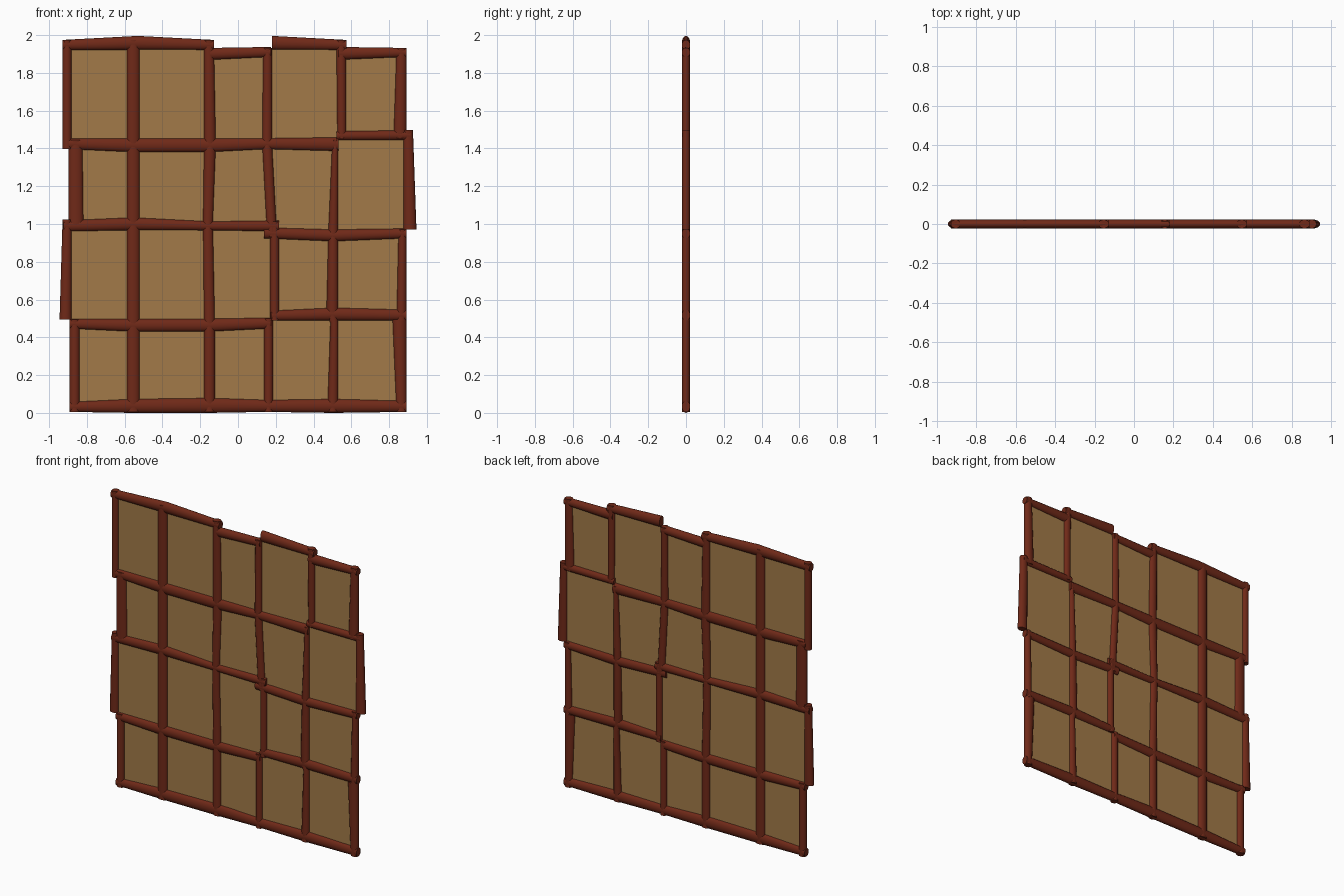
import bpy, bmesh, math

if "Cube" in bpy.data.objects:
    bpy.data.objects.remove(bpy.data.objects["Cube"])

DEPTH = 0.0225   # half thickness of the frame
SIDES = 14
U = 188.4        # layout units per metre


def material(name, rgb):
    m = bpy.data.materials.new(name)
    m.diffuse_color = (*rgb, 1)
    m.use_nodes = True
    m.node_tree.nodes["Principled BSDF"].inputs["Base Color"].default_value = m.diffuse_color
    return m


WOOD = material("red_wood", (0.16, 0.022, 0.009))
PAPER = material("tan_panel", (0.36, 0.195, 0.065))


def X(p):
    return (p - 238) / U


def Z(p):
    return (412 - p) / U


def finish(bm, name, mat):
    bmesh.ops.recalc_face_normals(bm, faces=bm.faces)
    me = bpy.data.meshes.new(name)
    bm.to_mesh(me)
    bm.free()
    me.materials.append(mat)
    ob = bpy.data.objects.new(name, me)
    bpy.context.collection.objects.link(ob)
    return ob


def bar(name, stations, vertical):
    """Oval rail through (along, edge_a, edge_b) stations, capped flat."""
    bm = bmesh.new()
    rings = []
    for t, a, b in stations:
        mid, half = (a + b) / 2, (b - a) / 2
        ring = []
        for i in range(SIDES):
            w = 2 * math.pi * i / SIDES
            s, y = mid + half * math.cos(w), DEPTH * math.sin(w)
            ring.append(bm.verts.new((X(s), y, Z(t)) if vertical else (X(t), y, Z(s))))
        rings.append(ring)
    for r, q in zip(rings, rings[1:]):
        for i in range(SIDES):
            j = (i + 1) % SIDES
            bm.faces.new((r[i], r[j], q[j], q[i]))
    bm.faces.new(rings[0])
    bm.faces.new(rings[-1])
    ob = finish(bm, name, WOOD)
    bpy.context.view_layer.objects.active = ob
    ob.select_set(True)
    bpy.ops.object.shade_smooth_by_angle(angle=math.radians(40))
    ob.select_set(False)


# horizontal rails: (x, top edge, bottom edge)
rails = {
    "top_rail_left": [(63, 40, 50), (138, 36, 50), (214, 40, 50)],
    "top_rail_middle": [(210, 48, 60), (271, 47, 57)],
    "top_rail_high": [(272, 36, 50), (346, 40, 50)],
    "top_rail_right": [(338, 47, 60), (406, 48, 57)],
    "upper_rail": [(69, 138, 149), (133, 138, 152), (209, 138, 152), (267, 138, 149), (338, 137, 151)],
    "upper_rail_right": [(336, 131, 140), (410, 130, 140)],
    "middle_rail": [(64, 220, 231), (133, 217, 230), (209, 221, 230), (279, 220, 231)],
    "middle_rail_right": [(264, 227, 238), (333, 229, 241), (406, 228, 238)],
    "lower_rail": [(70, 318, 328), (133, 318, 331), (209, 318, 331), (271, 317, 328)],
    "lower_rail_right": [(271, 310, 320), (333, 307, 320), (406, 309, 320)],
    "bottom_rail": [(70, 401, 411), (133, 398, 412), (209, 397, 412), (267, 399, 411),
                    (333, 398, 412), (406, 400, 411)],
}
# vertical posts: (z, left edge, right edge)
posts = {
    "left_post_top": [(40, 63, 72), (149, 63, 72)],
    "left_post_upper": [(140, 69, 83), (225, 69, 84)],
    "left_post_lower": [(219, 63, 72), (319, 60, 72)],
    "left_post_bottom": [(319, 70, 80), (411, 70, 80)],
    "post_one": [(40, 127, 140), (411, 127, 140)],
    "post_two": [(40, 204, 214), (145, 204, 216), (223, 203, 213), (322, 204, 215), (411, 204, 215)],
    "post_three_upper": [(48, 263, 272), (143, 262, 272), (236, 267, 277)],
    "post_three_lower": [(221, 270, 279), (320, 270, 279)],
    "post_three_bottom": [(318, 264, 273), (411, 264, 273)],
    "post_four_top": [(40, 336, 346), (138, 337, 346)],
    "post_four": [(140, 332, 338), (231, 328, 338), (314, 326, 338), (322, 330, 338), (411, 327, 338)],
    "right_post_top": [(48, 396, 406), (138, 393, 406)],
    "right_post_upper": [(130, 403, 412.5), (229, 403, 416)],
    "right_post_lower": [(229, 398, 406), (320, 396, 406)],
    "right_post_bottom": [(319, 392, 406), (411, 396, 406)],
}
for name, st in rails.items():
    bar(name, st, False)
for name, st in posts.items():
    bar(name, st, True)

# thin panel sheet held inside the frame, stepped along its top
outline = [(71, 45), (209, 45), (209, 52), (272, 52), (272, 45), (341, 45),
           (341, 52), (404, 52), (404, 406), (72, 406)]
bm = bmesh.new()
face = bm.faces.new([bm.verts.new((X(x), -0.003, Z(z))) for x, z in outline])
ext = bmesh.ops.extrude_face_region(bm, geom=[face])
for v in ext["geom"]:
    if isinstance(v, bmesh.types.BMVert):
        v.co.y = 0.003
bmesh.ops.triangulate(bm, faces=bm.faces)
finish(bm, "panel_sheet", PAPER)
